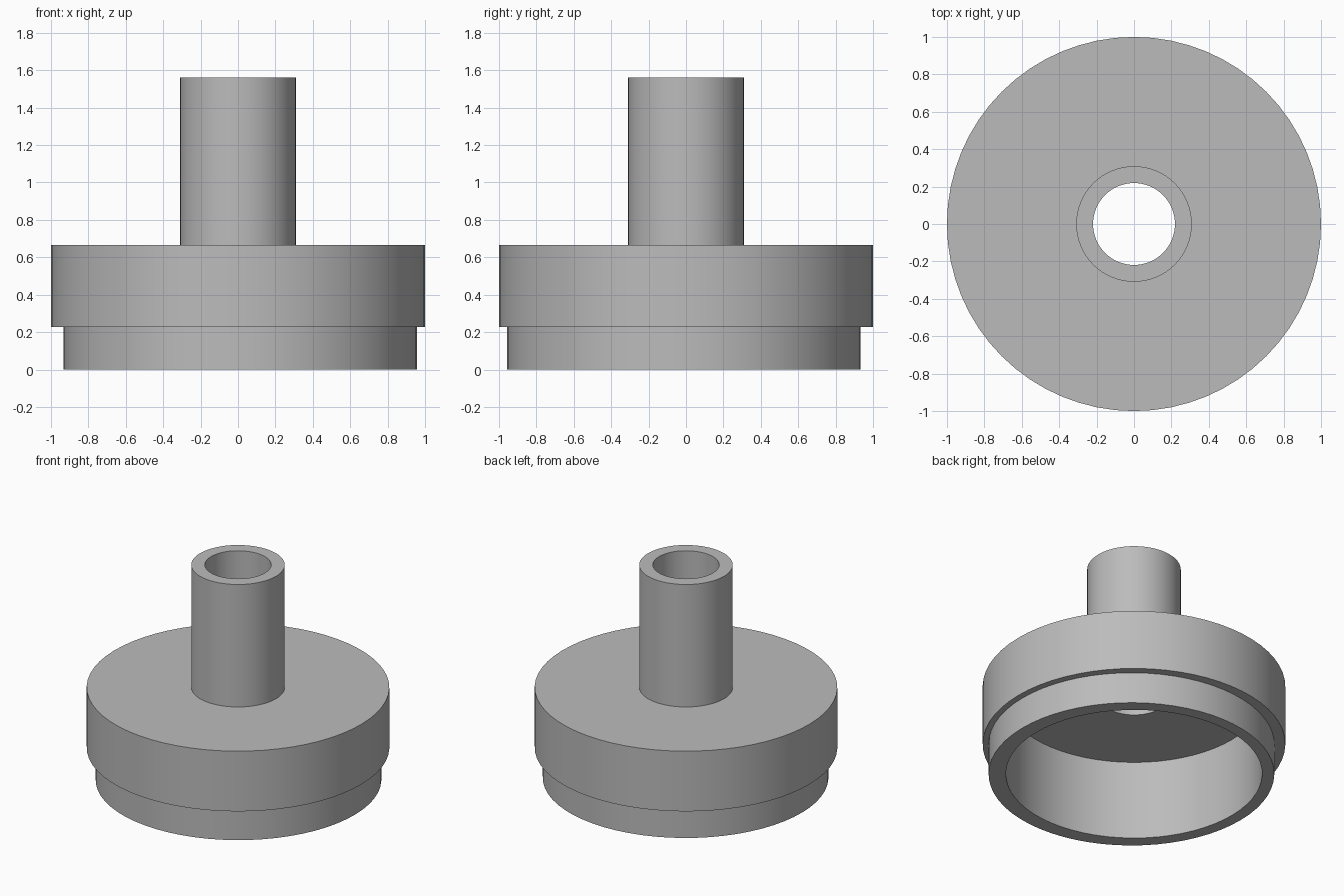
import bpy, bmesh
from math import cos, sin, tau, radians

cube = bpy.data.objects.get("Cube")
if cube:
    bpy.data.objects.remove(cube)

SEGMENTS = 64

# Single grey material
grey = bpy.data.materials.new("plain grey")
grey.use_nodes = True
colour = (0.5, 0.5, 0.5, 1)
grey.diffuse_color = colour
grey.node_tree.nodes["Principled BSDF"].inputs["Base Color"].default_value = colour


def turned_part(name, profile):
    """Revolve a closed profile of (radius, z, centre) into a solid."""
    bm = bmesh.new()
    rings = []
    for radius, z, (cx, cy) in profile:
        angles = [tau * i / SEGMENTS for i in range(SEGMENTS)]
        rings.append([bm.verts.new((cx + radius * cos(a), cy + radius * sin(a), z))
                      for a in angles])
    for k, ring in enumerate(rings):
        after = rings[(k + 1) % len(rings)]
        for i in range(SEGMENTS):
            j = (i + 1) % SEGMENTS
            bm.faces.new((ring[i], ring[j], after[j], after[i]))
    bmesh.ops.recalc_face_normals(bm, faces=bm.faces)
    mesh = bpy.data.meshes.new(name)
    bm.to_mesh(mesh)
    bm.free()
    mesh.materials.append(grey)
    obj = bpy.data.objects.new(name, mesh)
    bpy.context.collection.objects.link(obj)
    bpy.ops.object.select_all(action="DESELECT")
    obj.select_set(True)
    bpy.context.view_layer.objects.active = obj
    bpy.ops.object.shade_smooth_by_angle(angle=radians(30))
    return obj


AXIS = (0, 0)
COLLAR = (0.012, -0.012)   # the lower collar sits slightly off the axis

turned_part("flanged_tube_cap", [
    # Cavity ceiling and wall
    (0.219, 0.577, AXIS), (0.847, 0.577, AXIS), (0.847, 0, AXIS),
    # Lower collar
    (0.944, 0, COLLAR), (0.944, 0.228, COLLAR),
    # Wide cap
    (1, 0.228, AXIS), (1, 0.667, AXIS),
    # Hollow stem
    (0.309, 0.667, AXIS), (0.309, 1.56, AXIS), (0.219, 1.56, AXIS),
])
